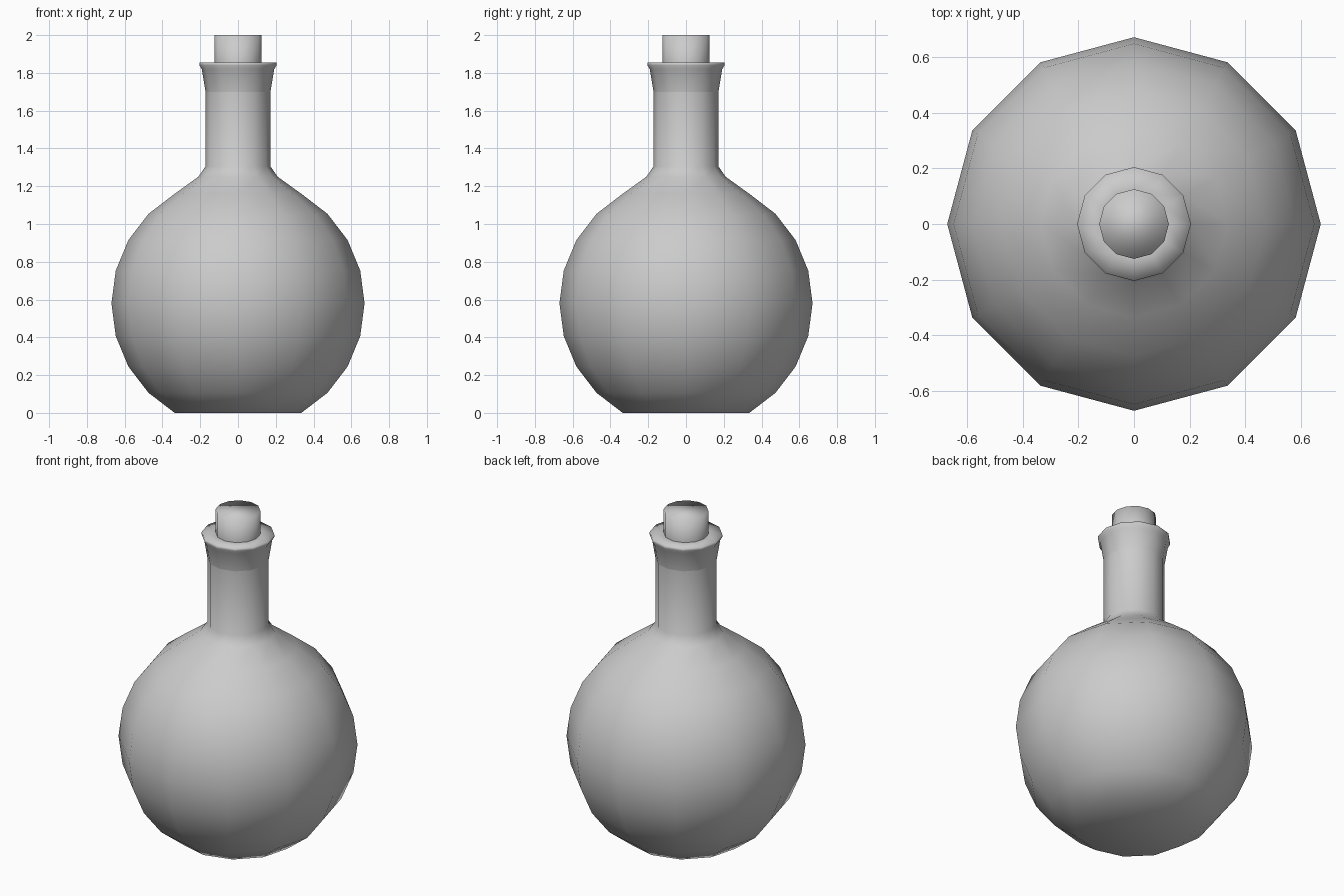
import bpy, bmesh, math

cube = bpy.data.objects.get("Cube")
if cube:
    bpy.data.objects.remove(cube, do_unlink=True)

SIDES = 12

grey = bpy.data.materials.new("light grey")
grey.use_nodes = True
colour = (0.6, 0.6, 0.6, 1)
grey.diffuse_color = colour
grey.node_tree.nodes["Principled BSDF"].inputs["Base Color"].default_value = colour


def lathe(name, profile, cap_bottom=False, cap_top=False):
    """Turn a (radius, height) profile, bottom to top, into a smooth round part."""
    bm = bmesh.new()
    rings = []
    for r, z in profile:
        angles = [math.tau * i / SIDES for i in range(SIDES)]
        rings.append([bm.verts.new((r * math.cos(a), r * math.sin(a), z)) for a in angles])
    for low, high in zip(rings, rings[1:]):
        for i in range(SIDES):
            j = (i + 1) % SIDES
            bm.faces.new((low[i], low[j], high[j], high[i]))
    if cap_bottom:
        bm.faces.new(rings[0][::-1])
    if cap_top:
        bm.faces.new(rings[-1])
    for f in bm.faces:
        f.smooth = True
    mesh = bpy.data.meshes.new(name)
    bm.to_mesh(mesh)
    bm.free()
    mesh.materials.append(grey)
    obj = bpy.data.objects.new(name, mesh)
    bpy.context.collection.objects.link(obj)
    return obj


# Round belly cut flat at the base, running up into the straight neck
R = 0.67
belly = [(R * math.cos(math.radians(a)), R * math.sin(math.radians(a)) + 0.58)
         for a in range(-60, 61, 15)]
belly[0] = (belly[0][0], 0.0)
lathe("flask_body", belly + [(0.21, 1.25), (0.172, 1.305), (0.172, 1.70)], cap_bottom=True)

# Flared lip with a flat rim around the stopper
lathe("neck_lip", [(0.172, 1.70), (0.192, 1.82), (0.204, 1.84), (0.204, 1.855), (0.125, 1.855)])

# Stopper
lathe("stopper", [(0.125, 1.84), (0.125, 2.0)], cap_top=True)
